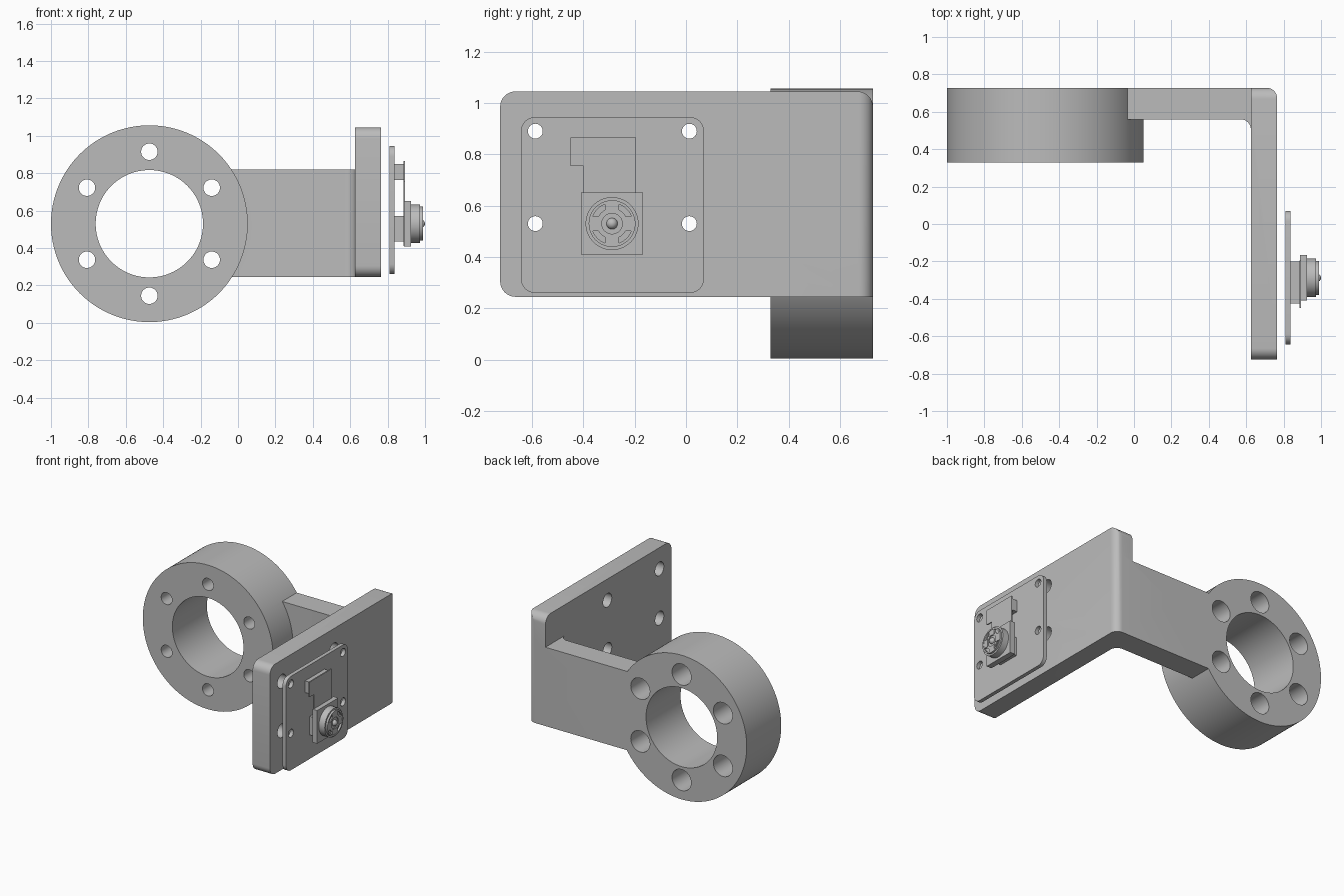
import bpy, bmesh, math
from mathutils import Vector

if "Cube" in bpy.data.objects:
    bpy.data.objects.remove(bpy.data.objects["Cube"], do_unlink=True)

grey = bpy.data.materials.new("plain grey")
grey.use_nodes = True
grey.diffuse_color = (0.5, 0.5, 0.5, 1)
grey.node_tree.nodes["Principled BSDF"].inputs["Base Color"].default_value = (0.5, 0.5, 0.5, 1)

# Where a profile point (u, v) and a height w end up for each extrusion axis
AXES = {"X": lambda u, v, w: (w, u, v),
        "Y": lambda u, v, w: (u, w, v),
        "Z": lambda u, v, w: (u, v, w)}


def rounded(corners, steps=8):
    """Polygon from (u, v, radius) corners, each filleted by its radius."""
    pts = []
    for i, (u, v, r) in enumerate(corners):
        p = Vector((u, v))
        if r == 0:
            pts.append(p)
            continue
        a = (Vector(corners[i - 1][:2]) - p).normalized()
        b = (Vector(corners[(i + 1) % len(corners)][:2]) - p).normalized()
        c = p + (a + b) * r          # right-angled corners
        for k in range(steps + 1):
            t = k / steps * math.pi / 2
            pts.append(c - b * r * math.cos(t) - a * r * math.sin(t))
    return pts


def rect(u0, u1, v0, v1, r=0):
    return rounded([(u0, v0, r), (u1, v0, r), (u1, v1, r), (u0, v1, r)])


def circle(u, v, r, n=48):
    return [(u + r * math.cos(k * math.tau / n), v + r * math.sin(k * math.tau / n))
            for k in range(n)]


def prism(name, pts, axis, lo, hi):
    bm = bmesh.new()
    ends = [[bm.verts.new(AXES[axis](p[0], p[1], w)) for p in pts] for w in (lo, hi)]
    for e in ends:
        bm.faces.new(e)
    n = len(pts)
    for i in range(n):
        j = (i + 1) % n
        bm.faces.new((ends[0][i], ends[0][j], ends[1][j], ends[1][i]))
    bmesh.ops.recalc_face_normals(bm, faces=bm.faces)
    mesh = bpy.data.meshes.new(name)
    bm.to_mesh(mesh)
    bm.free()
    mesh.materials.append(grey)
    ob = bpy.data.objects.new(name, mesh)
    bpy.context.collection.objects.link(ob)
    return ob


def select(ob):
    bpy.ops.object.select_all(action="DESELECT")
    ob.select_set(True)
    bpy.context.view_layer.objects.active = ob


def combine(ob, tools, operation="DIFFERENCE"):
    """Apply each tool to the object and throw the tool away."""
    for tool in tools:
        select(ob)
        mod = ob.modifiers.new("cut", "BOOLEAN")
        mod.operation, mod.solver, mod.object = operation, "EXACT", tool
        bpy.ops.object.modifier_apply(modifier=mod.name)
        bpy.data.objects.remove(tool, do_unlink=True)


# Bent bracket: L profile, trimmed to a rounded side outline, arm lowered
bracket = prism("bracket", rounded([
    (-0.2, 0.56, 0), (0.625, 0.56, 0.055), (0.625, -0.725, 0),
    (0.765, -0.725, 0), (0.765, 0.728, 0.055), (-0.2, 0.728, 0)]), "Z", 0.1, 1.2)
outline = rounded([(-0.724, 0.245, 0.06), (0.728, 0.245, 0),
                   (0.728, 1.045, 0.06), (-0.724, 1.045, 0.06)])
combine(bracket, [prism("outline", outline, "X", -0.5, 1)], "INTERSECT")
combine(bracket, [prism("step", rect(-0.6, 0.625, 0.82, 1.3), "Y", 0.3, 0.9)])

# Clamp ring joined to the arm, then bored with six counterbored holes
CX, CZ = -0.474, 0.53
combine(bracket, [prism("ring", circle(CX, CZ, 0.526, 128), "Y", 0.33, 0.728)], "UNION")
combine(bracket, [prism("bore", circle(CX, CZ, 0.287, 96), "Y", 0.2, 0.9)])
for k in range(6):
    a = math.radians(30 + 60 * k)
    x, z = CX + 0.385 * math.cos(a), CZ + 0.385 * math.sin(a)
    combine(bracket, [prism("bolt_hole", circle(x, z, 0.044), "Y", 0.2, 0.9),
                      prism("counterbore", circle(x, z, 0.077), "Y", 0.48, 0.9)])

# Circuit board, with matching mounting holes in the bracket
board = prism("board", rect(-0.643, 0.07, 0.26, 0.945, 0.055), "X", 0.81, 0.838)
for y in (-0.587, 0.013):
    for z in (0.53, 0.89):
        combine(board, [prism("hole", circle(y, z, 0.029, 32), "X", 0.78, 0.87)])
        combine(bracket, [prism("hole", circle(y, z, 0.05, 32), "X", 0.5, 0.9)])

# Connectors and flat ribbon
LY, LZ = -0.288, 0.53
parts = [
    board,
    prism("ribbon_connector", rect(-0.425, -0.2, 0.765, 0.85), "X", 0.838, 0.885),
    prism("sensor_support", rect(-0.37, -0.206, 0.435, 0.57), "X", 0.838, 0.885),
    prism("ribbon", rounded([(-0.4, 0.41, 0), (-0.195, 0.41, 0), (-0.195, 0.865, 0),
                             (-0.45, 0.865, 0), (-0.45, 0.755, 0), (-0.4, 0.755, 0)]),
          "X", 0.884, 0.893),
    prism("sensor_body", rect(LY - 0.121, LY + 0.121, 0.409, 0.651), "X", 0.887, 0.926),
    prism("lens_barrel", circle(LY, LZ, 0.103, 64), "X", 0.926, 0.974),
]

# Lens rim with a cross-shaped inner grip and a centre pip
rim = prism("lens_rim", circle(LY, LZ, 0.091, 64), "X", 0.974, 0.988)
combine(rim, [prism("rim_hole", circle(LY, LZ, 0.08, 64), "X", 0.95, 1.01)])
hub = prism("lens_hub", circle(LY, LZ, 0.06), "X", 0.974, 0.984)
combine(hub, [prism("hub_recess", circle(LY, LZ, 0.04), "X", 0.978, 1.01)])
parts += [rim, hub, bracket]
for s in (-1, 1):
    a, b = sorted((s * 0.04, s * 0.084))
    parts.append(prism("grip_tab", rect(LY + a, LY + b, LZ - 0.028, LZ + 0.028),
                       "X", 0.972, 0.986))
    parts.append(prism("grip_tab", rect(LY - 0.028, LY + 0.028, LZ + a, LZ + b),
                       "X", 0.972, 0.986))
bpy.ops.mesh.primitive_uv_sphere_add(segments=24, ring_count=12, radius=0.022,
                                     location=(0.978, LY, LZ))
pip = bpy.context.object
pip.name = "lens_pip"
pip.data.materials.append(grey)
parts.append(pip)

for ob in parts:
    select(ob)
    bpy.ops.object.shade_smooth_by_angle(angle=math.radians(30))
